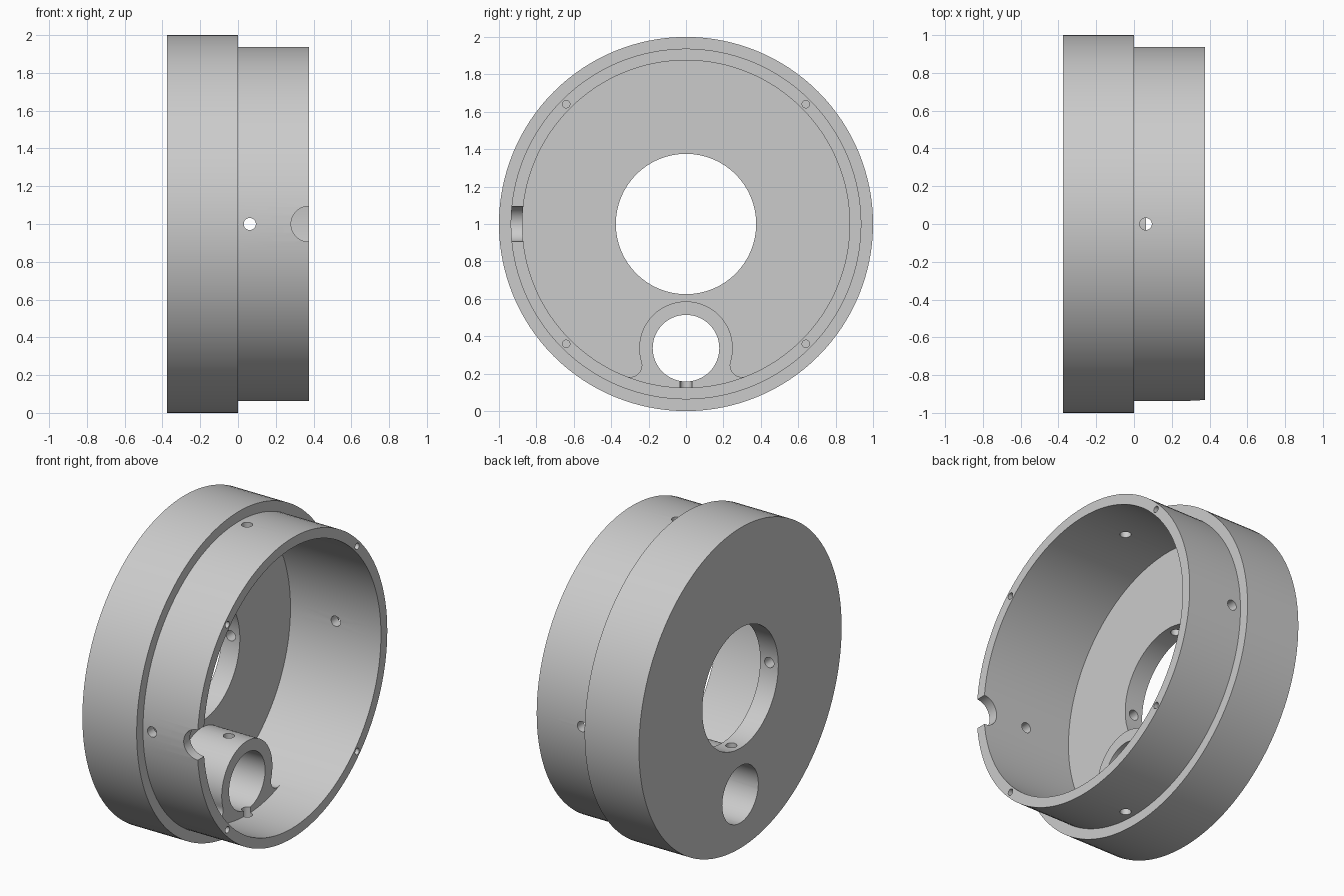
import bpy, bmesh
from math import pi, sin, cos, atan2, sqrt
from mathutils import Vector, Matrix

if "Cube" in bpy.data.objects:
    bpy.data.objects.remove(bpy.data.objects["Cube"])

SEGMENTS = 128
CENTRE = Vector((0, 0, 1))
BOSS_DROP, BOSS_R, FILLET_R, CAVITY_R = 0.664, 0.25, 0.0625, 0.875
BOSS_END = 0.0625

grey = bpy.data.materials.new("plain grey")
grey.use_nodes = True
grey.diffuse_color = (0.6, 0.6, 0.6, 1)
grey.node_tree.nodes["Principled BSDF"].inputs["Base Color"].default_value = (0.6, 0.6, 0.6, 1)


def make_object(name, bm):
    bmesh.ops.recalc_face_normals(bm, faces=bm.faces)
    mesh = bpy.data.meshes.new(name)
    bm.to_mesh(mesh)
    bm.free()
    mesh.materials.append(grey)
    obj = bpy.data.objects.new(name, mesh)
    bpy.context.collection.objects.link(obj)
    return obj


def lathe(name, profile):
    """Spin a closed (x, radius) profile about the x axis."""
    bm = bmesh.new()
    verts = [bm.verts.new((x, 0, 1 + r)) for x, r in profile]
    edges = [bm.edges.new((v, verts[i - 1])) for i, v in enumerate(verts)]
    bmesh.ops.spin(bm, geom=verts + edges, cent=CENTRE, axis=(1, 0, 0),
                   angle=2 * pi, steps=SEGMENTS, use_merge=True)
    bmesh.ops.remove_doubles(bm, verts=bm.verts, dist=1e-5)
    return make_object(name, bm)


def rod(start, end, radius, segments=32):
    """Cylinder between two points."""
    start, end = Vector(start), Vector(end)
    axis = end - start
    place = Matrix.Translation((start + end) / 2) @ axis.to_track_quat('Z', 'Y').to_matrix().to_4x4()
    bm = bmesh.new()
    bmesh.ops.create_cone(bm, cap_ends=True, segments=segments, radius1=radius,
                          radius2=radius, depth=axis.length, matrix=place)
    return make_object("cutter", bm)


def combine(target, other, operation):
    other.hide_render = True
    mod = target.modifiers.new("combine", 'BOOLEAN')
    mod.operation, mod.solver, mod.object = operation, 'EXACT', other
    bpy.context.view_layer.objects.active = target
    bpy.ops.object.modifier_apply(modifier=mod.name)
    bpy.data.objects.remove(other)


def arc(cy, cz, r, a0, a1, steps):
    return [(cy + r * cos(a0 + (a1 - a0) * i / steps),
             cz + r * sin(a0 + (a1 - a0) * i / steps)) for i in range(steps + 1)]


# Stepped cup with a large bore through its floor
housing = lathe("stepped_housing", [
    (-0.375, 0.375), (-0.375, 1), (0, 1), (0, 0.9375),
    (0.375, 0.9375), (0.375, CAVITY_R), (-0.25, CAVITY_R), (-0.25, 0.375)])

# Boss outline: round top, concave fillets tangent to boss and cavity wall
near, far = BOSS_R + FILLET_R, CAVITY_R - FILLET_R
fz = (near ** 2 - far ** 2 - BOSS_DROP ** 2) / (2 * BOSS_DROP)
fy = sqrt(far ** 2 - fz ** 2)
touch = atan2(fz + BOSS_DROP, fy)
wall = atan2(fz, fy)
half = arc(0, -BOSS_DROP, BOSS_R, pi / 2, touch, 32)
half += arc(fy, fz, FILLET_R, pi + touch, 2 * pi + wall, 14)[1:]
half += arc(0, 0, 0.905, wall, -pi / 2, 14)
outline = half + [(-y, z) for y, z in half[-2:0:-1]]
bm = bmesh.new()
face = bm.faces.new([bm.verts.new((-0.3, y, 1 + z)) for y, z in outline])
moved = bmesh.ops.extrude_face_region(bm, geom=[face])["geom"]
bmesh.ops.translate(bm, vec=(BOSS_END + 0.3, 0, 0),
                    verts=[g for g in moved if isinstance(g, bmesh.types.BMVert)])
combine(housing, make_object("boss", bm), 'UNION')

# Small bore through boss and floor
bore_z = 1 - BOSS_DROP
cutters = [rod((-0.5, 0, bore_z), (0.5, 0, bore_z), 0.178, 64)]

# Cross holes in the narrow wall and in the edge of the large bore
for k in range(4):
    out = Vector((0, cos(k * pi / 2), sin(k * pi / 2)))
    rim = CENTRE + Vector((BOSS_END, 0, 0))
    hub = CENTRE + Vector((-0.3125, 0, 0))
    cutters.append(rod(rim + out * 0.8, rim + out * 1.1, 0.032))
    cutters.append(rod(hub + out * 0.3, hub + out * 0.52, 0.032))
    # Screw holes in the rim
    diag = CENTRE + 0.906 * Vector((0, cos(k * pi / 2 + pi / 4), sin(k * pi / 2 + pi / 4)))
    cutters.append(rod(diag + Vector((0.175, 0, 0)), diag + Vector((0.5, 0, 0)), 0.02))

# Hole in the top of the boss, and round notch in the front wall
cutters.append(rod((-0.0625, 0, bore_z), (-0.0625, 0, bore_z + 0.32), 0.032))
cutters.append(rod((0.375, -1.1, 1), (0.375, -0.75, 1), 0.094, 64))
for cutter in cutters:
    combine(housing, cutter, 'DIFFERENCE')

bpy.ops.object.select_all(action='DESELECT')
housing.select_set(True)
bpy.context.view_layer.objects.active = housing
bpy.ops.object.shade_smooth_by_angle(angle=pi / 6)
